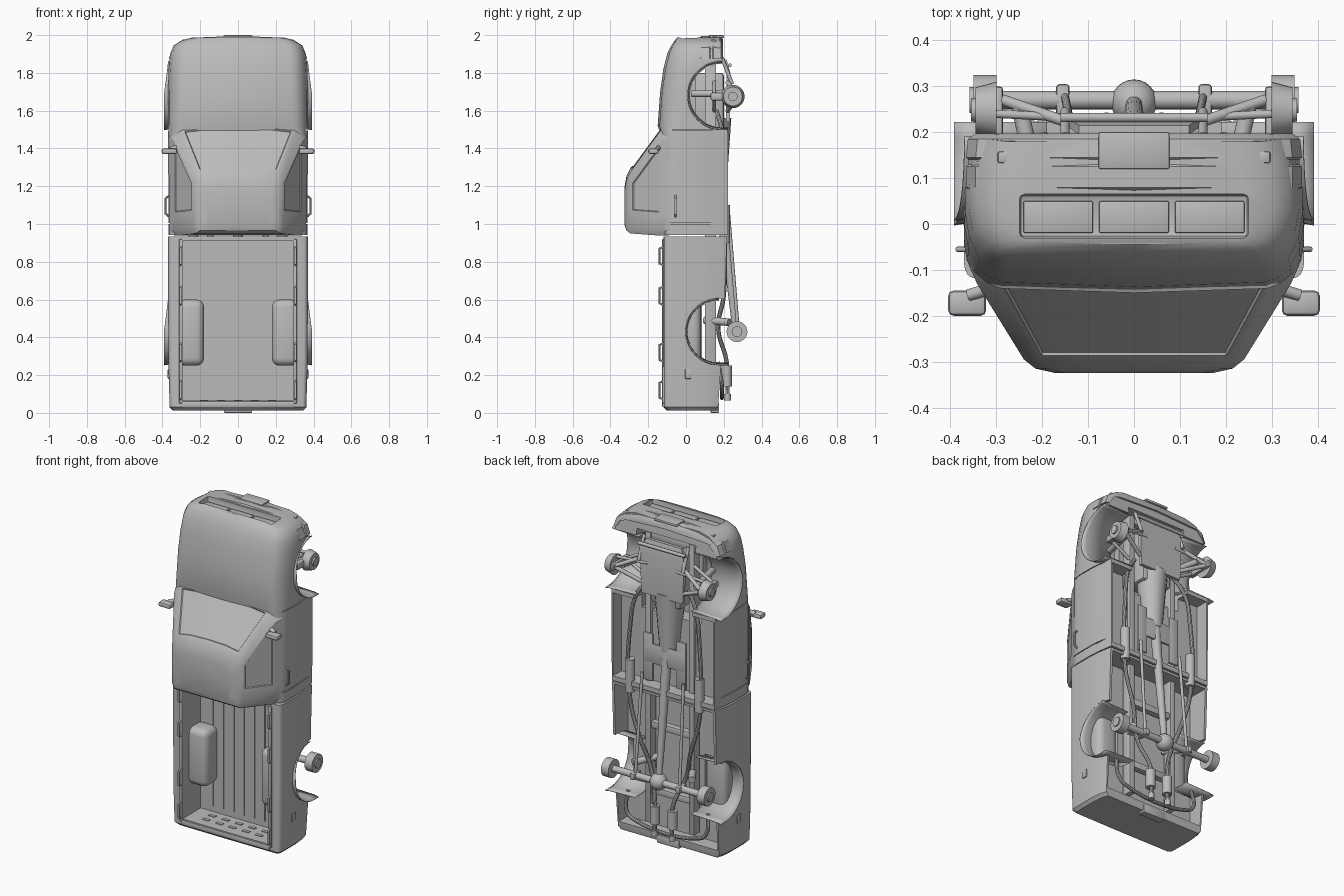
import bpy, bmesh, math
from mathutils import Vector

cube = bpy.data.objects.get("Cube")
if cube:
    bpy.data.objects.remove(cube, do_unlink=True)

grey = bpy.data.materials.new("plain grey")
grey.use_nodes = True
grey.diffuse_color = (0.5, 0.5, 0.5, 1)
grey.node_tree.nodes["Principled BSDF"].inputs["Base Color"].default_value = (0.5, 0.5, 0.5, 1)
SIDES = (("left", 1), ("right", -1))


def smooth(ob, angle=35):
    bpy.ops.object.select_all(action='DESELECT')
    ob.select_set(True)
    bpy.context.view_layer.objects.active = ob
    bpy.ops.object.shade_smooth_by_angle(angle=math.radians(angle))


def finish(name, bm, angle=35):
    bmesh.ops.recalc_face_normals(bm, faces=bm.faces)
    me = bpy.data.meshes.new(name)
    bm.to_mesh(me)
    bm.free()
    ob = bpy.data.objects.new(name, me)
    bpy.context.collection.objects.link(ob)
    me.materials.append(grey)
    smooth(ob, angle)
    return ob


def loft_mesh(rings, closed=True):
    bm = bmesh.new()
    rows = [[bm.verts.new(p) for p in r] for r in rings]
    n = len(rows[0])
    for a, b in zip(rows, rows[1:]):
        for i in range(n if closed else n - 1):
            j = (i + 1) % n
            bm.faces.new((a[i], a[j], b[j], b[i]))
    if closed:
        bm.faces.new(rows[0])
        bm.faces.new(rows[-1])
    return bm


def mirrored(half):
    return half + [(-x, v) for x, v in reversed(half) if x > 0]


def box(name, x, y, z, bevel=0.0, segs=2):
    bm = bmesh.new()
    bmesh.ops.create_cube(bm, size=1)
    for v in bm.verts:
        v.co = [(r[0] + r[1]) / 2 + c * (r[1] - r[0]) for c, r in zip(v.co, (x, y, z))]
    if bevel:
        bmesh.ops.bevel(bm, geom=bm.edges[:], offset=bevel, segments=segs, affect='EDGES', profile=0.5)
    return finish(name, bm)


def rod(name, a, b, r1, r2=None, sides=20):
    a, b = Vector(a), Vector(b)
    bm = bmesh.new()
    bmesh.ops.create_cone(bm, cap_ends=True, segments=sides, radius1=r1,
                          radius2=r1 if r2 is None else r2, depth=(b - a).length)
    rot = (b - a).to_track_quat('Z', 'Y')
    for v in bm.verts:
        v.co = rot @ v.co + (a + b) / 2
    return finish(name, bm)


def pipe(name, pts, r, handle='AUTO'):
    cu = bpy.data.curves.new(name, 'CURVE')
    cu.dimensions = '3D'
    cu.bevel_depth, cu.bevel_resolution, cu.resolution_u = r, 3, 6
    cu.use_fill_caps = True
    sp = cu.splines.new('BEZIER')
    sp.bezier_points.add(len(pts) - 1)
    for bp, p in zip(sp.bezier_points, pts):
        bp.co = p
        bp.handle_left_type = bp.handle_right_type = handle
    ob = bpy.data.objects.new(name, cu)
    bpy.context.collection.objects.link(ob)
    cu.materials.append(grey)
    bpy.ops.object.select_all(action='DESELECT')
    ob.select_set(True)
    bpy.context.view_layer.objects.active = ob
    bpy.ops.object.convert(target='MESH')
    smooth(bpy.context.object)


def cut(ob, cutter):
    m = ob.modifiers.new("cut", 'BOOLEAN')
    m.operation, m.solver, m.object = 'DIFFERENCE', 'EXACT', cutter
    bpy.context.view_layer.objects.active = ob
    bpy.ops.object.modifier_apply(modifier=m.name)
    bpy.data.objects.remove(cutter, do_unlink=True)


def body(name, stations):
    rings = []
    for z, w, top, low, s in stations:
        half = [(0, top), (w - s, top + .12 * s), (w - .65 * s, top + .25 * s), (w - .35 * s, top + .5 * s),
                (w - .1 * s, top + s), (w, top + 1.6 * s), (w, .07), (w - .006, .13), (w - .02, low)]
        rings.append([(x, y, z) for x, y in mirrored(half)])
    return finish(name, loft_mesh(rings))


# Cargo bed shell with open top, hollow underside and wheel openings
bed = body("cargo_bed", [(.012, .345, -.10, .165, .02), (.03, .362, -.118, .17, .02), (.25, .368, -.12, .185, .02),
                         (.6, .37, -.12, .205, .02), (.935, .37, -.12, .217, .02)])
cut(bed, box("cutter", (-.295, .295), (-.3, .06), (.065, .91)))
cut(bed, box("cutter", (-.335, .335), (.085, .4), (.06, .92)))

# Cab lower body, hood and fenders
front = body("cab_lower_body", [(.942, .368, -.12, .222, .04), (1.45, .37, -.125, .222, .05), (1.52, .37, -.15, .22, .08),
                                (1.7, .37, -.137, .21, .085), (1.82, .368, -.12, .2, .09), (1.9, .36, -.1, .19, .085),
                                (1.945, .34, -.078, .185, .07), (1.972, .3, -.06, .18, .055), (1.988, .24, -.045, .18, .045)])
cut(front, box("cutter", (-.34, .34), (.14, .4), (.97, 1.48)))
cut(front, box("cutter", (-.2, .2), (.05, .4), (1.4, 1.9)))
cut(front, box("cutter", (-.25, .25), (-.03, .065), (1.952, 2.1), .012))
for side, s in SIDES:
    for target, y, z, r, inner in ((front, .19, 1.68, .18, .15), (bed, .175, .43, .175, .19)):
        cut(target, rod("cutter", (s * inner, y, z), (s * .5, y, z), r, sides=48))
    for z in (1.0, 1.495):
        cut(front, box("cutter", sorted((s * .354, s * .5)), (-.1, .21), (z, z + .005)))
for ob in (front, bed):
    smooth(ob)

# Greenhouse with inset glass
rings = []
for y, a, back, nose in ((-.09, .36, .94, 1.535), (-.13, .342, .938, 1.52), (-.295, .24, .95, 1.295),
                         (-.315, .215, .965, 1.255), (-.325, .17, .99, 1.2)):
    half = [(0, nose), (a * .5, nose - .004), (a * .88, nose - .02), (a, nose - .075), (a, back + .11),
            (a, back + .03), (a * .94, back), (0, back)]
    rings.append([(x, y, z) for x, z in mirrored(half)])
bm = loft_mesh(rings)
bmesh.ops.recalc_face_normals(bm, faces=bm.faces)
mid = [f for f in bm.faces if -.25 < f.calc_center_median().y < -.19]
glass = [[f for f in mid if f.normal.z > .4 and abs(f.calc_center_median().x) < .25],
         [f for f in mid if f.normal.z < -.9]]
glass += [[f for f in mid if f.normal.x * s > .7 and f.calc_area() > .03] for _, s in SIDES]
for faces in glass:
    if faces:
        bmesh.ops.inset_region(bm, faces=faces, thickness=.014, depth=0, use_even_offset=True)
        bmesh.ops.inset_region(bm, faces=faces, thickness=.004, depth=-.006, use_even_offset=True)
finish("cab_upper", bm, 30)

# Wrap-around front bumper, number plate, lamps and grille panels
rings = []
for y, g in ((.07, .012), (.08, 0), (.125, 0), (.13, .005), (.14, .005), (.145, 0), (.185, .004), (.197, .02)):
    half = [(0, 1.996 - g), (.2 - g, 1.988 - g), (.29 - g, 1.968 - g), (.345 - g, 1.935 - g), (.366 - g, 1.875),
            (.34, 1.875), (.3, 1.935), (0, 1.95)]
    rings.append([(x, y, z) for x, z in mirrored(half)])
finish("front_bumper", loft_mesh(rings))
box("number_plate", (-.077, .077), (.12, .2), (1.985, 2), .004)
for i in (-1, 0, 1):
    box("grille_panel", (i * .165 - .076, i * .165 + .076), (-.02, .05), (1.945, 1.964), .004)

for side, s in SIDES:
    def xs(a, b):
        return sorted((s * a, s * b))
    box(side + "_bumper_lamp", xs(.265, .297), (.132, .158), (1.955, 1.976), .005)

    # Wheel arch liners with a flared rim
    for label, y, z, r in (("front", .19, 1.68, .178), ("rear", .175, .43, .173)):
        rows = []
        for k in range(25):
            t = math.pi * k / 24
            dy, dz = -math.sin(t) * r, -math.cos(t) * r
            rim = .392 - .024 * max(0, dz / r)
            rows.append([(s * px, y + dy * q, z + dz * q) for px, q in ((.19, .97), (.36, 1), (rim, 1.03))])
        rows = [[(px, .222, pz) for px, _, pz in rows[0]]] + rows
        lin = finish(side + "_" + label + "_arch_liner", loft_mesh(rows, False))
        lin.modifiers.new("thickness", 'SOLIDIFY').thickness = .004

    # Bed wheel housing, tie-down loops and side rail
    box(side + "_wheel_housing", xs(.18, .32), (-.055, .08), (.25, .6), .04, 4)
    box(side + "_bed_rail", xs(.293, .312), (-.126, -.1), (.05, .92), .004)
    for z in (.12, .32, .62, .83):
        pipe(side + "_tie_down", [(s * .304, -.115, z - .05), (s * .304, -.14, z - .04),
                                  (s * .304, -.14, z + .04), (s * .304, -.115, z + .05)], .006, 'VECTOR')

    # Mirror, door handle and fuel flap
    rod(side + "_mirror_arm", (s * .31, -.14, 1.41), (s * .36, -.155, 1.395), .013)
    box(side + "_mirror", xs(.322, .405), (-.2, -.145), (1.37, 1.4), .012)
    pipe(side + "_door_handle", [(s * .365, -.055, 1.04), (s * .384, -.055, 1.055),
                                 (s * .384, -.055, 1.135), (s * .365, -.055, 1.15)], .006, 'VECTOR')
    box(side + "_fuel_flap", xs(.36, .372), (-.005, .03), (.18, .23), .004)

    # Front hub, knuckle, arms and shock
    rod(side + "_front_hub", (s * .3, .248, 1.675), (s * .345, .248, 1.675), .062, .05, 28)
    rod(side + "_front_spindle", (s * .345, .248, 1.675), (s * .355, .248, 1.675), .025)
    box(side + "_front_knuckle", xs(.285, .315), (.13, .3), (1.655, 1.695), .008)
    for z in (1.6, 1.75):
        rod(side + "_lower_arm", (s * .14, .22, z), (s * .3, .275, 1.675), .012)
        rod(side + "_upper_arm", (s * .16, .15, z), (s * .3, .15, 1.675), .01)
    rod(side + "_front_shock", (s * .2, .03, 1.69), (s * .25, .26, 1.69), .018)
    rod(side + "_tie_rod", (s * .1, .23, 1.73), (s * .3, .24, 1.72), .009)
    rod(side + "_torsion_arm", (s * .15, .19, 1.88), (s * .15, .245, 1.74), .01)

    # Frame rail, ladder bar, shock and rear hub
    box(side + "_frame_rail", xs(.13, .165), (.1, .16), (.1, 1.88), .004)
    rod(side + "_ladder_bar", (s * .14, .225, 1.05), (s * .15, .275, .45), .009)
    rod(side + "_rear_shock", (s * .12, .1, .49), (s * .2, .23, .48), .02)
    rod(side + "_rear_hub", (s * .3, .27, .43), (s * .35, .27, .43), .055, sides=28)
    rod(side + "_rear_hub_cap", (s * .35, .27, .43), (s * .358, .27, .43), .028)
    box(side + "_axle_bracket", xs(.14, .17), (.23, .305), (.41, .45), .008)

    # Exhaust with mid and tail mufflers
    pipe(side + "_exhaust", [(s * .13, .16, 1.6), (s * .2, .19, 1.5), (s * .235, .205, 1.3), (s * .235, .205, .85),
                             (s * .17, .2, .62), (s * .12, .17, .45), (s * .06, .215, .27), (s * .06, .22, .07)], .012)
    rod(side + "_mid_muffler", (s * .235, .205, .9), (s * .235, .205, 1.1), .027)
    rod(side + "_tail_muffler", (s * .06, .215, .14), (s * .06, .215, .25), .028)
    rod(side + "_tail_pipe", (s * .06, .22, .065), (s * .06, .22, .1), .018)
    box(side + "_crossmember_leg", xs(.08, .145), (.195, .21), (1.0, 1.29), .004)

# Bed floor ribs and tailgate slots
for i in range(-3, 4):
    box("floor_rib", (i * .07 - .003, i * .07 + .003), (.055, .062), (.1, .88))
for i in range(-2, 3):
    for y in (-.06, .0):
        box("tailgate_slot", (i * .09 - .022, i * .09 + .022), (y, y + .02), (.062, .069))

# Skid plate, engine, gearbox, crossmembers and drive shaft
bm = loft_mesh([[(s * w, y, z) for s, y in ((-1, lo), (1, lo), (1, lo - .02), (-1, lo - .02))]
                for z, w, lo in ((1.54, .14, .232), (1.8, .15, .235), (1.87, .12, .215))])
finish("skid_plate", bm)
box("engine_block", (-.1, .1), (.02, .2), (1.48, 1.8), .015)
rod("gearbox", (0, .15, 1.56), (0, .16, 1.2), .09, .055)
rod("drive_shaft", (0, .18, 1.22), (0, .26, .47), .03, .018)
box("transfer_crossmember", (-.14, .14), (.195, .21), (1.11, 1.23), .004)
for z in (.3, .7, 1.86):
    box("crossmember", (-.15, .15), (.11, .15), (z - .02, z + .02), .004)
rod("steering_bar", (-.16, .232, 1.84), (.16, .232, 1.84), .01)

# Rear axle, differential, tail bar and hitch
rod("rear_axle", (-.31, .27, .43), (.31, .27, .43), .02)
bm = bmesh.new()
bmesh.ops.create_uvsphere(bm, u_segments=24, v_segments=14, radius=.05)
bmesh.ops.translate(bm, verts=bm.verts, vec=(0, .265, .43))
finish("differential", bm)
pipe("tail_bar", [(-.27, .17, .27), (-.27, .19, .15), (-.22, .19, .11), (.22, .19, .11), (.27, .19, .15), (.27, .17, .27)], .011)
box("hitch", (-.075, .075), (.13, .175), (0, .05), .004)
box("tailgate_cap", (-.3, .3), (-.126, -.1), (.03, .062), .006)
